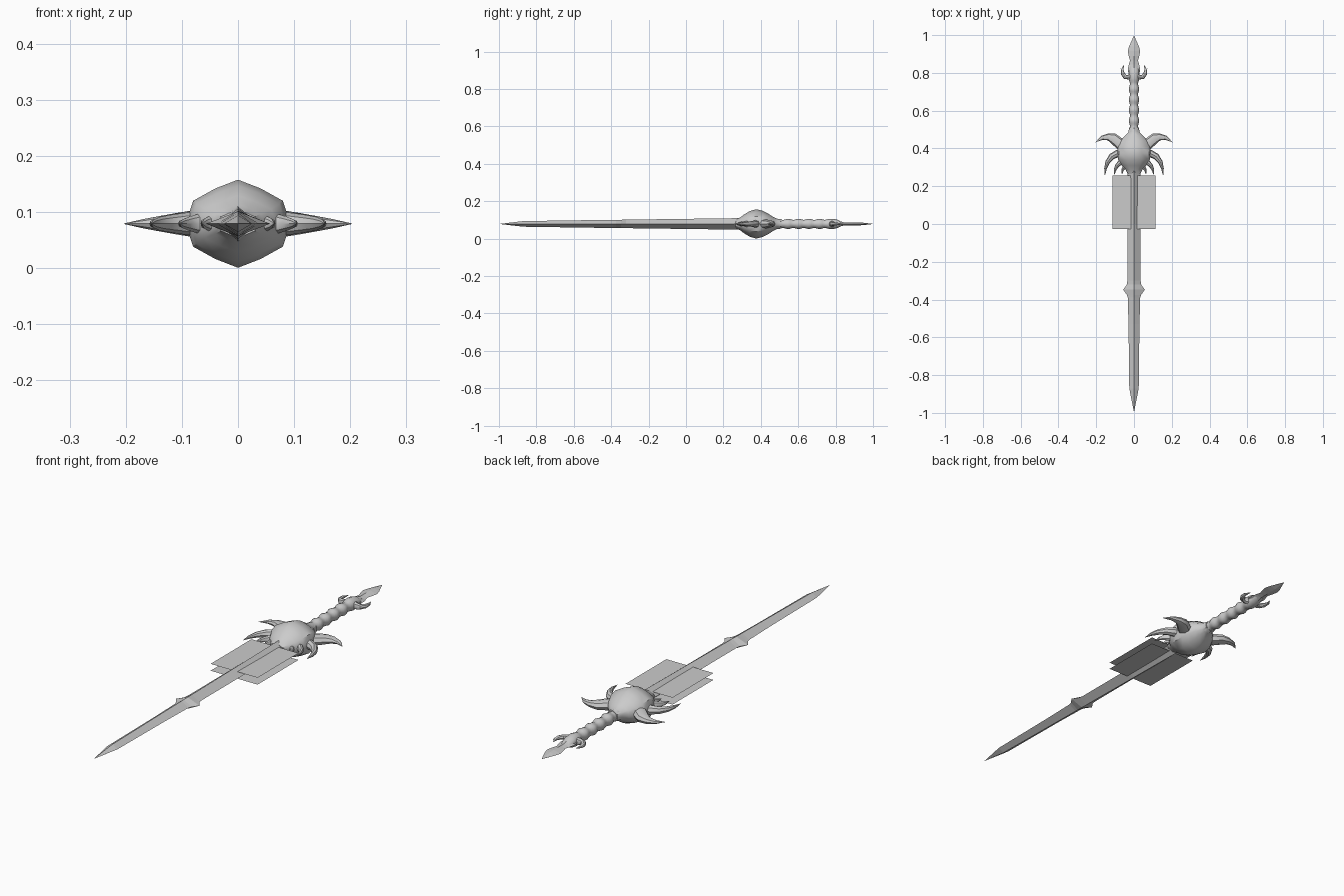
import bpy, bmesh, math
from mathutils import Vector

Z = 0.079  # height of the sword's mid plane
DIAMOND = [(1, 0), (0, 1), (-1, 0), (0, -1)]
OCTAGON = [(math.cos(i * math.pi / 4), math.sin(i * math.pi / 4)) for i in range(8)]
DOME = [(1, 0), (0.98, 0.2), (0.89, 0.52), (0.45, 0.8), (0, 1),
        (-0.45, 0.8), (-0.89, 0.52), (-0.98, 0.2), (-1, 0),
        (-0.98, -0.2), (-0.89, -0.52), (-0.45, -0.8), (0, -1),
        (0.45, -0.8), (0.89, -0.52), (0.98, -0.2)]


def finish(name, bm, mirror=False, smooth=None):
    bmesh.ops.remove_doubles(bm, verts=bm.verts, dist=1e-5)
    bmesh.ops.recalc_face_normals(bm, faces=bm.faces)
    me = bpy.data.meshes.new(name)
    bm.to_mesh(me)
    bm.free()
    ob = bpy.data.objects.new(name, me)
    bpy.context.collection.objects.link(ob)
    ob.location.z = Z
    if mirror:
        ob.modifiers.new("Mirror", 'MIRROR').use_mirror_merge = False
    if smooth:
        bpy.ops.object.select_all(action='DESELECT')
        ob.select_set(True)
        bpy.context.view_layer.objects.active = ob
        bpy.ops.object.shade_smooth_by_angle(angle=math.radians(smooth))
    return ob


def loft(name, stations, section, mirror=False, smooth=None):
    """Sweep a section along (x, y, half width, half height) stations in the mid plane."""
    bm = bmesh.new()
    pts = [Vector((s[0], s[1], 0)) for s in stations]
    rings = []
    for i, (x, y, w, h) in enumerate(stations):
        t = (pts[min(i + 1, len(pts) - 1)] - pts[max(i - 1, 0)]).normalized()
        side = Vector((t.y, -t.x, 0))
        rings.append([bm.verts.new(pts[i] + side * (w * a) + Vector((0, 0, h * b)))
                      for a, b in section])
    n = len(section)
    for r0, r1 in zip(rings, rings[1:]):
        for j in range(n):
            bm.faces.new((r0[j], r0[(j + 1) % n], r1[(j + 1) % n], r1[j]))
    bm.faces.new(rings[0])
    bm.faces.new(rings[-1])
    return finish(name, bm, mirror, smooth)


def straight(rows):
    return [(0, y, w, h) for y, w, h in rows]


# Blade with a small barbed collar
loft("blade", straight([
    (-0.995, 0.0005, 0.0005), (-0.87, 0.025, 0.015), (-0.53, 0.029, 0.02),
    (-0.39, 0.033, 0.022), (-0.375, 0.038, 0.022), (-0.348, 0.057, 0.022),
    (-0.32, 0.038, 0.023), (-0.30, 0.035, 0.023), (0.0, 0.035, 0.027),
    (0.30, 0.035, 0.031)]), DIAMOND)

# Two flat sheets laid over and under the blade
for label, dz in (("upper_sheet", 0.015), ("lower_sheet", -0.015)):
    bm = bmesh.new()
    bm.faces.new([bm.verts.new((x, y, dz)) for x, y in
                  ((-0.114, -0.027), (0.114, -0.027), (0.114, 0.256), (-0.114, 0.256))])
    finish(label, bm)

# Bulbous guard
loft("guard_body", straight([
    (0.265, 0.034, 0.024), (0.29, 0.045, 0.034), (0.31, 0.066, 0.050),
    (0.34, 0.083, 0.068), (0.375, 0.09, 0.0785), (0.41, 0.086, 0.070),
    (0.44, 0.072, 0.055), (0.465, 0.050, 0.038), (0.485, 0.030, 0.028),
    (0.51, 0.026, 0.025)]), DOME, smooth=40)

# Curved guard horns
loft("upper_horn", [
    (0.05, 0.405, 0.034, 0.026), (0.085, 0.433, 0.029, 0.023), (0.11, 0.453, 0.028, 0.019),
    (0.138, 0.461, 0.018, 0.014), (0.17, 0.456, 0.011, 0.008), (0.203, 0.433, 0.0005, 0.0005)],
    OCTAGON, mirror=True, smooth=40)
loft("middle_horn", [
    (0.05, 0.375, 0.024, 0.024), (0.09, 0.372, 0.020, 0.020), (0.118, 0.357, 0.017, 0.016),
    (0.14, 0.328, 0.012, 0.012), (0.151, 0.293, 0.007, 0.007), (0.154, 0.256, 0.0005, 0.0005)],
    OCTAGON, mirror=True, smooth=40)
loft("lower_horn", [
    (0.045, 0.335, 0.018, 0.022), (0.072, 0.326, 0.014, 0.017), (0.089, 0.310, 0.011, 0.012),
    (0.1, 0.288, 0.007, 0.007), (0.104, 0.260, 0.0005, 0.0005)],
    OCTAGON, mirror=True, smooth=40)
loft("inner_horn", [
    (0.03, 0.315, 0.016, 0.02), (0.05, 0.302, 0.011, 0.014), (0.06, 0.287, 0.007, 0.009),
    (0.064, 0.262, 0.0005, 0.0005)], OCTAGON, mirror=True, smooth=40)

# Rippled grip
grip = []
for i in range(29):
    y = 0.49 + 0.01 * i
    r = 0.0245 + 0.003 * math.cos(2 * math.pi * (y - 0.49) / 0.056)
    grip.append((y, r, r))
grip += [(0.79, 0.027, 0.027), (0.81, 0.028, 0.022), (0.84, 0.022, 0.006)]
loft("grip", straight(grip), OCTAGON, smooth=50)

# Pommel spike
loft("pommel_spike", straight([
    (0.77, 0.022, 0.02), (0.80, 0.03, 0.02), (0.825, 0.032, 0.014), (0.845, 0.027, 0.008),
    (0.865, 0.021, 0.008), (0.89, 0.028, 0.008), (0.915, 0.033, 0.008),
    (0.94, 0.026, 0.007), (0.998, 0.0005, 0.001)]), DIAMOND)

# Pommel hooks curling towards the spike
loft("pommel_hook", [
    (0.01, 0.785, 0.018, 0.018), (0.03, 0.777, 0.012, 0.015), (0.047, 0.779, 0.012, 0.011),
    (0.059, 0.795, 0.010, 0.009), (0.062, 0.815, 0.007, 0.006), (0.054, 0.842, 0.0005, 0.0005)],
    OCTAGON, mirror=True, smooth=40)
loft("pommel_barb", [
    (0.05, 0.79, 0.009, 0.009), (0.062, 0.80, 0.006, 0.006), (0.07, 0.822, 0.0005, 0.0005)],
    DIAMOND, mirror=True)
